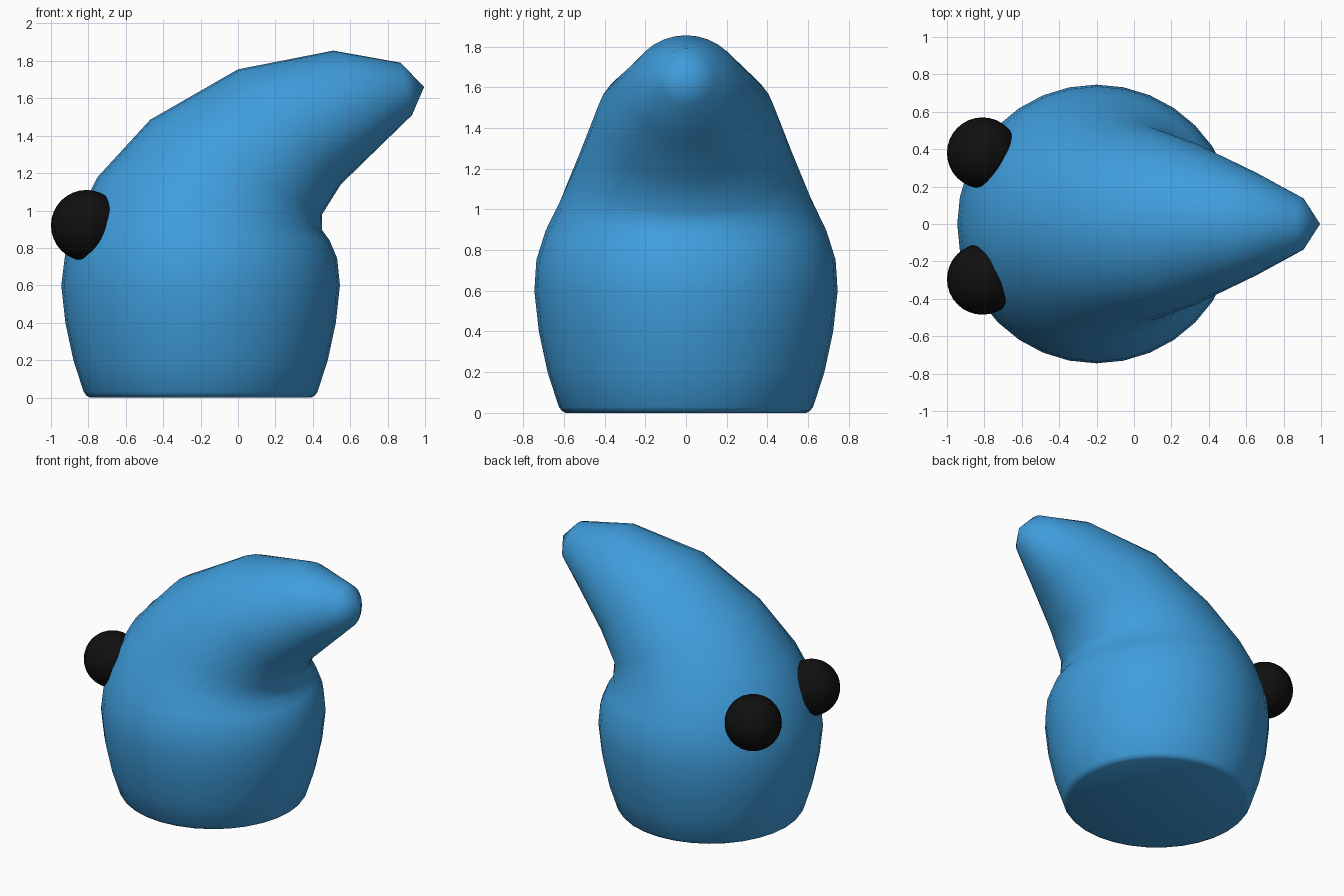
import bpy, bmesh, math

if "Cube" in bpy.data.objects:
    bpy.data.objects.remove(bpy.data.objects["Cube"])


def material(name, rgb):
    m = bpy.data.materials.new(name)
    m.diffuse_color = (*rgb, 1)
    m.use_nodes = True
    m.node_tree.nodes["Principled BSDF"].inputs["Base Color"].default_value = m.diffuse_color
    return m


blue = material("blue", (0.05, 0.34, 0.72))
black = material("black", (0.005, 0.005, 0.005))

# Body sections: outer point (x, z), inner point (x, z), half width in y
sections = [
    ((-0.79, 0.00), (0.39, 0.00), 0.59),
    ((-0.81, 0.01), (0.41, 0.01), 0.61),
    ((-0.825, 0.03), (0.425, 0.03), 0.625),
    ((-0.88, 0.20), (0.48, 0.20), 0.68),
    ((-0.923, 0.40), (0.523, 0.40), 0.723),
    ((-0.945, 0.60), (0.545, 0.60), 0.745),
    ((-0.925, 0.76), (0.53, 0.745), 0.735),
    ((-0.87, 0.95), (0.49, 0.84), 0.69),
    ((-0.75, 1.18), (0.45, 0.895), 0.62),
    ((-0.47, 1.485), (0.45, 0.98), 0.53),
    ((0.00, 1.755), (0.55, 1.14), 0.44),
    ((0.51, 1.855), (0.75, 1.335), 0.28),
    ((0.87, 1.79), (0.93, 1.51), 0.14),
]
SIDES = 32

# Bent, tapering body lofted through the sections
bm = bmesh.new()
rings = []
for (x0, z0), (x1, z1), w in sections:
    ring = []
    for i in range(SIDES):
        a = 2 * math.pi * i / SIDES
        t = (1 + math.cos(a)) / 2
        ring.append(bm.verts.new((x0 + (x1 - x0) * t, w * math.sin(a), z0 + (z1 - z0) * t)))
    rings.append(ring)
for lo, hi in zip(rings, rings[1:]):
    for i in range(SIDES):
        j = (i + 1) % SIDES
        bm.faces.new((lo[i], lo[j], hi[j], hi[i]))
bm.faces.new(rings[0][::-1])
# Pointed tip
tip = bm.verts.new((0.995, 1.66, 0))
tip.co = (0.995, 0, 1.66)
for i in range(SIDES):
    bm.faces.new((rings[-1][i], rings[-1][(i + 1) % SIDES], tip))
bmesh.ops.recalc_face_normals(bm, faces=bm.faces)
for f in bm.faces:
    f.smooth = True
mesh = bpy.data.meshes.new("body")
bm.to_mesh(mesh)
bm.free()
mesh.materials.append(blue)
bpy.context.collection.objects.link(bpy.data.objects.new("body", mesh))

# Two round eyes sunk into the body
for name, y in (("eye_left", 0.38), ("eye_right", -0.295)):
    bpy.ops.mesh.primitive_uv_sphere_add(segments=32, ring_count=16, radius=0.19,
                                         location=(-0.81, y, 0.92))
    eye = bpy.context.object
    eye.name = name
    eye.data.materials.append(black)
    bpy.ops.object.shade_smooth()
